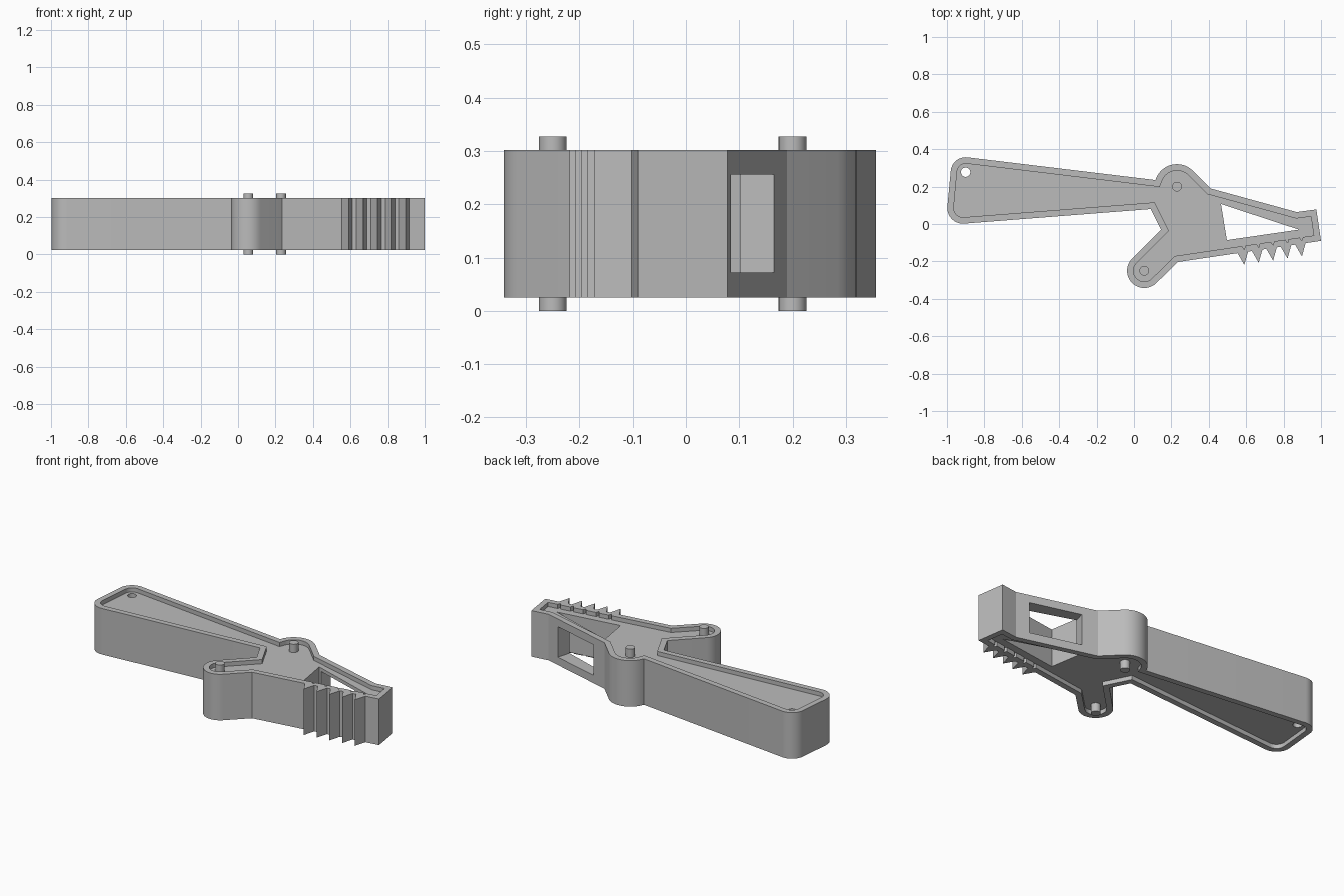
import bpy, bmesh
from math import radians, cos, sin
from mathutils import Vector, Matrix

if "Cube" in bpy.data.objects:
    bpy.data.objects.remove(bpy.data.objects["Cube"])

BOTTOM, TOP = 0.025, 0.302
DEPTH, RIM = 0.025, 0.034
PIVOT, ARM = (0.23, 0.2), (0.055, -0.25)
EYELET = (-0.9, 0.277)

grey = bpy.data.materials.new("plain grey")
grey.use_nodes = True
grey.diffuse_color = (0.5, 0.5, 0.5, 1)
grey.node_tree.nodes["Principled BSDF"].inputs["Base Color"].default_value = grey.diffuse_color


def arc(centre, r, start, end, n=16):
    angles = [radians(start + (end - start) * i / n) for i in range(n + 1)]
    return [(centre[0] + r * cos(a), centre[1] + r * sin(a)) for a in angles]


def inset(points, d):
    """Mitred inward offset of a clockwise outline."""
    result = []
    for i, p in enumerate(points):
        p, before, after = Vector(p), Vector(points[i - 1]), Vector(points[(i + 1) % len(points)])
        a, b = (p - before).normalized(), (after - p).normalized()
        n1, n2 = Vector((a.y, -a.x)), Vector((b.y, -b.x))
        result.append(tuple(p + (n1 + n2) * d / (1 + n1.dot(n2))))
    return result


def add_teeth(points, height, back, front):
    """Saw teeth along the closing edge, from the tail to the arm."""
    a, b = Vector(points[-1]), Vector(points[0])
    on_edge = lambda x: a.lerp(b, (x - a.x) / (b.x - a.x))
    teeth = []
    for i in reversed(range(5)):
        x = 0.59 + 0.077 * i
        tip = on_edge(x) - Vector((0, height))
        teeth += [tuple(on_edge(x + front)), tuple(tip), tuple(on_edge(x - back))]
    return points + teeth


def prism(name, points, z0, z1):
    bm = bmesh.new()
    face = bm.faces.new([bm.verts.new((x, y, z0)) for x, y in points])
    top = bmesh.ops.extrude_face_region(bm, geom=[face])["geom"]
    bmesh.ops.translate(bm, vec=(0, 0, z1 - z0),
                        verts=[v for v in top if isinstance(v, bmesh.types.BMVert)])
    bmesh.ops.recalc_face_normals(bm, faces=bm.faces)
    mesh = bpy.data.meshes.new(name)
    bm.to_mesh(mesh)
    bm.free()
    ob = bpy.data.objects.new(name, mesh)
    bpy.context.collection.objects.link(ob)
    mesh.materials.append(grey)
    return ob


def finish(ob):
    bpy.ops.object.select_all(action='DESELECT')
    ob.select_set(True)
    bpy.context.view_layer.objects.active = ob
    bpy.ops.object.shade_smooth_by_angle(angle=radians(15))


def cut(ob, cutter):
    mod = ob.modifiers.new("cut", 'BOOLEAN')
    mod.operation, mod.solver, mod.object = 'DIFFERENCE', 'EXACT', cutter
    bpy.context.view_layer.update()
    mesh = bpy.data.meshes.new_from_object(ob.evaluated_get(bpy.context.evaluated_depsgraph_get()))
    ob.modifiers.clear()
    ob.data = mesh
    bpy.data.objects.remove(cutter)


# Outline, clockwise: arm, notch, handle, pivot boss, tail
outline = [(0.235, -0.203)]
outline += arc(ARM, 0.092, -45, -225, 24)
outline += [(0.145, -0.03), (0.09, 0.08)]
outline += arc((-0.915, 0.085), 0.083, 274, 174, 10)
outline += arc(EYELET, 0.08, 174, 83, 10)
outline += arc(PIVOT, 0.12, 163, 45, 16)
outline += [(0.41, 0.19), (0.87, 0.064), (0.975, 0.078), (1.0, -0.09)]

body = prism("lever_body", add_teeth(outline, 0.068, 0.036, 0.02), BOTTOM, TOP)

# Recesses inside the rim on both faces
floor = add_teeth(inset(outline, RIM), 0.02, 0.012, 0.006)
cut(body, prism("top_recess", floor, TOP - DEPTH, TOP + 0.1))
cut(body, prism("bottom_recess", floor, BOTTOM - 0.1, BOTTOM + DEPTH))

# Triangular opening and eyelet, cut right through
triangle = [(0.465, 0.107), (0.882, -0.03), (0.497, -0.086)]
cut(body, prism("triangle_opening", triangle, -0.2, 0.5))
cut(body, prism("eyelet", arc(EYELET, 0.025, 0, 348.75, 31), -0.2, 0.5))

# Window from the sloping back wall into the triangular opening
start, along = Vector((0.5, 0.165)), Vector((0.46, -0.126)).normalized()
inward = Vector((along.y, -along.x))
far = start + along * 0.305
window = [start - inward * 0.06, far - inward * 0.06,
          far + inward * 0.09, start + inward * 0.09]
cut(body, prism("window", [tuple(p) for p in window], 0.072, 0.256))
finish(body)

# Pins standing out of both recess floors
for place, centre in (("pivot", PIVOT), ("arm", ARM)):
    for side, z0, z1 in (("top", TOP - DEPTH - 0.005, 0.327), ("bottom", 0, BOTTOM + DEPTH + 0.005)):
        finish(prism(f"{place}_{side}_pin", arc(centre, 0.026, 0, 348.75, 31), z0, z1))
